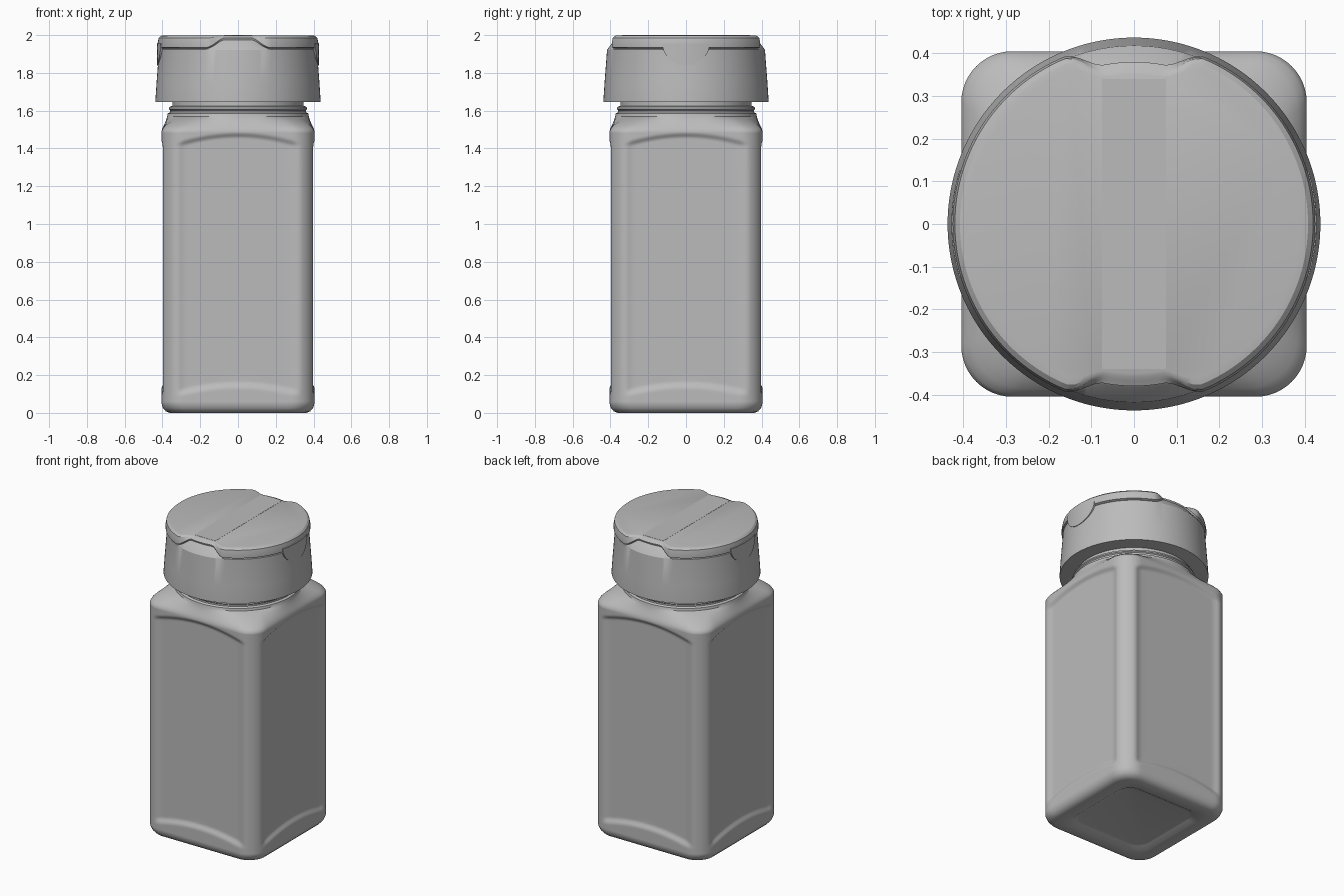
import bpy, bmesh, math

cube = bpy.data.objects.get("Cube")
if cube:
    bpy.data.objects.remove(cube, do_unlink=True)

grey = bpy.data.materials.new("plain_grey")
grey.use_nodes = True
colour = (0.5, 0.5, 0.5, 1.0)
grey.diffuse_color = colour
grey.node_tree.nodes["Principled BSDF"].inputs["Base Color"].default_value = colour


def finish(name, bm, angle=35):
    bmesh.ops.recalc_face_normals(bm, faces=bm.faces)
    mesh = bpy.data.meshes.new(name)
    bm.to_mesh(mesh)
    bm.free()
    obj = bpy.data.objects.new(name, mesh)
    bpy.context.collection.objects.link(obj)
    mesh.materials.append(grey)
    bpy.ops.object.select_all(action='DESELECT')
    obj.select_set(True)
    bpy.context.view_layer.objects.active = obj
    bpy.ops.object.shade_smooth_by_angle(angle=math.radians(angle))
    return obj


def loft(name, rings, angle=35):
    """Skin a stack of closed rings and cap both ends."""
    bm = bmesh.new()
    rows = [[bm.verts.new(p) for p in ring] for ring in rings]
    for a, b in zip(rows, rows[1:]):
        for i in range(len(a)):
            j = (i + 1) % len(a)
            bm.faces.new((a[i], a[j], b[j], b[i]))
    bm.faces.new(rows[0][::-1])
    bm.faces.new(rows[-1])
    return finish(name, bm, angle)


def smooth(t):
    t = max(0.0, min(1.0, t))
    return t * t * (3 - 2 * t)


def rounded_square(half, radius, side=24, corner=12):
    pts, c = [], half - radius
    for k in range(4):
        ca, sa = math.cos(k * math.pi / 2), math.sin(k * math.pi / 2)
        local = [(half, -c + 2 * c * i / side) for i in range(side)]
        local += [(c + radius * math.cos(a), c + radius * math.sin(a))
                  for a in (i * math.pi / 2 / corner for i in range(corner))]
        pts += [(x * ca - y * sa, x * sa + y * ca) for x, y in local]
    return pts


def panel_depth(t, z):
    """Shallow label panel with arched top and bottom edges."""
    u = (t / 0.3) ** 2
    top, bottom = 1.485 - 0.045 * u, 0.13 - 0.04 * u
    return (0.015 * smooth((0.33 - abs(t)) / 0.05)
            * smooth((top - z) / 0.03) * smooth((z - bottom) / 0.035))


def bottle_ring(z, half, radius=0.12, blend=0.0, circle=0.37):
    ring = []
    for x, y in rounded_square(half, radius):
        if abs(x) > abs(y):
            x -= math.copysign(panel_depth(y, z), x)
        else:
            y -= math.copysign(panel_depth(x, z), y)
        a = math.atan2(y, x)
        ring.append((x + (circle * math.cos(a) - x) * blend,
                     y + (circle * math.sin(a) - y) * blend, z))
    return ring


# Bottle: recessed base, square body, shoulder and ringed neck
rings = [bottle_ring(0.018, 0.25, 0.08), bottle_ring(0.015, 0.265, 0.085),
         bottle_ring(0.0, 0.29, 0.09), bottle_ring(0.0, 0.36, 0.10),
         bottle_ring(0.008, 0.382, 0.11), bottle_ring(0.025, 0.397),
         bottle_ring(0.05, 0.405)]
heights = [0.06 + 0.01 * i for i in range(12)]
heights += [0.2 + 0.12 * i for i in range(11)]
heights += [1.41 + 0.008 * i for i in range(11)]
rings += [bottle_ring(z, 0.405) for z in heights]
for z, half, blend in ((1.505, 0.402, 0.04), (1.52, 0.397, 0.14), (1.535, 0.392, 0.30),
                       (1.55, 0.387, 0.52), (1.562, 0.382, 0.76), (1.57, 0.378, 1.0)):
    rings.append(bottle_ring(z, half, 0.12, blend, 0.375))
for z, r in ((1.585, 0.372), (1.592, 0.36), (1.602, 0.36), (1.608, 0.367),
             (1.62, 0.363), (1.626, 0.347), (1.70, 0.345)):
    rings.append(bottle_ring(z, 0.38, 0.12, 1.0, r))
loft("bottle", rings)

# Lid: tapered skirt, seam and top, with thumb notches at front and back
# each row: radius, height, radius change in notch, height change in notch
lid_rows = ((0.425, 1.645, 0, 0), (0.437, 1.647, 0, 0), (0.437, 1.66, 0, 0),
            (0.431, 1.75, 0, 0), (0.418, 1.922, 0, 0),
            (0.418, 1.925, -0.035, 0.045), (0.411, 1.93, -0.034, 0.045),
            (0.425, 1.935, -0.045, 0.05), (0.425, 1.96, -0.055, 0.03),
            (0.42, 1.985, -0.055, 0.008), (0.408, 1.996, -0.05, 0.0),
            (0.39, 1.999, -0.04, 0.0))


def lid_ring(r, z, dr, dz, n=160):
    ring = []
    for i in range(n):
        a = 2 * math.pi * i / n
        w = smooth((0.165 - abs(0.42 * math.cos(a))) / 0.085)
        ring.append(((r + dr * w) * math.cos(a), (r + dr * w) * math.sin(a), z + dz * w))
    return ring


loft("lid", [lid_ring(*row) for row in lid_rows], 30)

# Thin hinge strip across the lid top
bm = bmesh.new()
bmesh.ops.create_cube(bm, size=1.0)
for v in bm.verts:
    v.co = (v.co.x * 0.15, v.co.y * 0.68, 1.9985 + v.co.z * 0.003)
finish("hinge_strip", bm)


# Half-round flap on each side of the lid, curved to follow the skirt
def flap(name, sign):
    bm = bmesh.new()
    steps, grid = 20, []
    for k in range(5):
        s = k / 4
        row = []
        for i in range(steps + 1):
            a = math.pi * i / steps
            y, z = -0.125 * s * math.cos(a), 1.955 - 0.115 * s * math.sin(a)
            r = max(0.437 - 0.019 * (z - 1.66) / 0.262, 0.425) + 0.003
            row.append(bm.verts.new((sign * math.sqrt(r * r - y * y), y, z)))
        grid.append(row)
    for a, b in zip(grid, grid[1:]):
        for i in range(steps):
            bm.faces.new((a[i], a[i + 1], b[i + 1], b[i]))
    bmesh.ops.remove_doubles(bm, verts=bm.verts, dist=1e-5)
    # thickness towards the lid
    ext = bmesh.ops.extrude_face_region(bm, geom=list(bm.faces), use_keep_orig=True)
    for v in (g for g in ext["geom"] if isinstance(g, bmesh.types.BMVert)):
        v.co.x -= sign * 0.009
    finish(name, bm)


flap("left_flap", 1)
flap("right_flap", -1)
